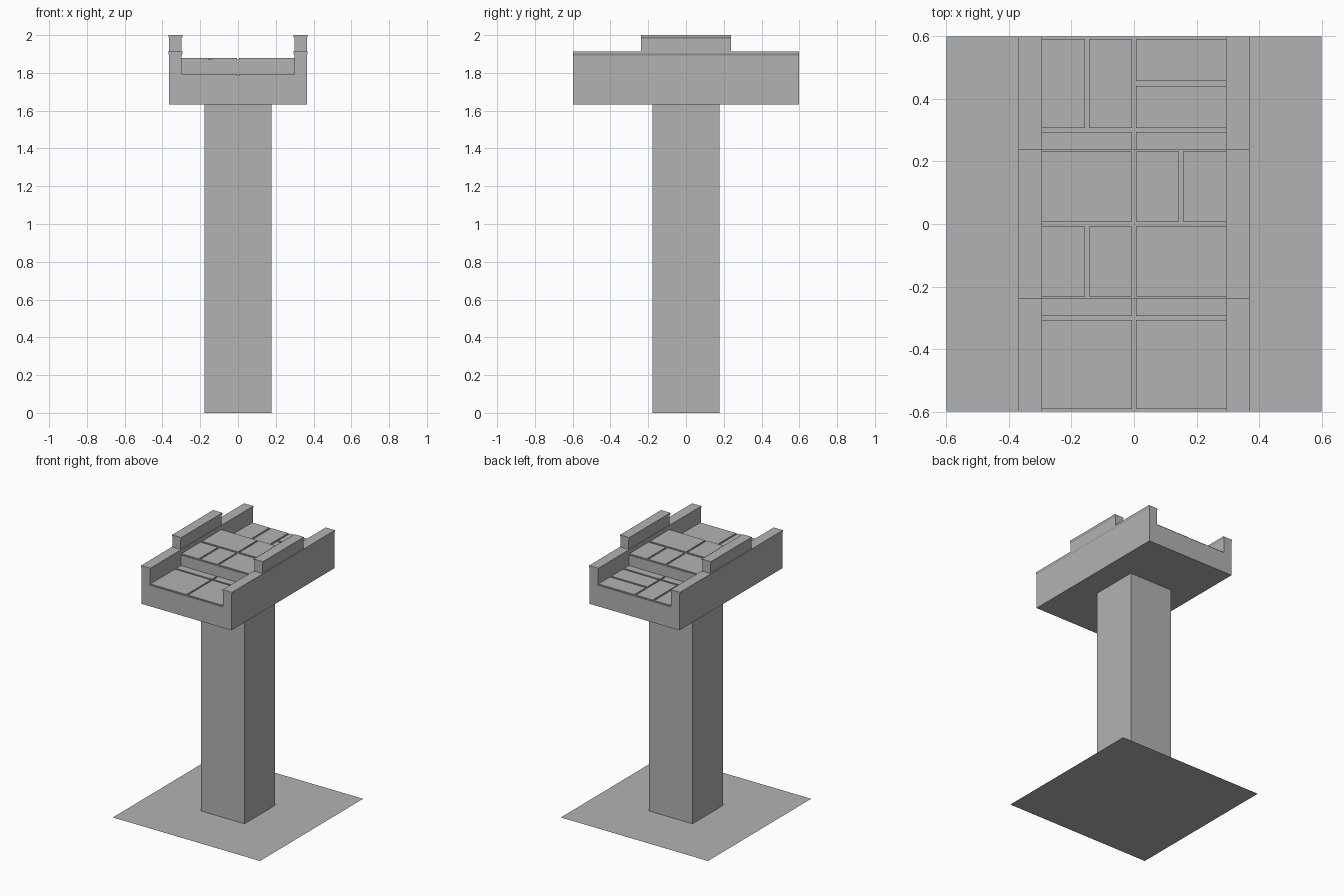
import bpy, bmesh

if "Cube" in bpy.data.objects:
    bpy.data.objects.remove(bpy.data.objects["Cube"], do_unlink=True)

stone = bpy.data.materials.new("stone grey")
stone.use_nodes = True
GREY = (0.45, 0.45, 0.45, 1)
stone.diffuse_color = GREY
stone.node_tree.nodes["Principled BSDF"].inputs["Base Color"].default_value = GREY

HALF = 0.598      # half length of deck and ground plate
STEP = 0.238      # half length of the raised middle
LOW, HIGH = 1.786, 1.871   # floor heights beneath the paving
THICK = 0.007     # paving slab thickness


def finish(name, bm):
    bmesh.ops.recalc_face_normals(bm, faces=bm.faces)
    mesh = bpy.data.meshes.new(name)
    bm.to_mesh(mesh)
    bm.free()
    mesh.materials.append(stone)
    obj = bpy.data.objects.new(name, mesh)
    bpy.context.collection.objects.link(obj)
    return obj


def extrude_y(name, profile, half):
    """Extrude an (x, z) outline from -half to half along y."""
    bm = bmesh.new()
    face = bm.faces.new([bm.verts.new((x, -half, z)) for x, z in profile])
    out = bmesh.ops.extrude_face_region(bm, geom=[face])
    verts = [v for v in out["geom"] if isinstance(v, bmesh.types.BMVert)]
    bmesh.ops.translate(bm, verts=verts, vec=(0, 2 * half, 0))
    return finish(name, bm)


def rect(x0, x1, z0, z1):
    return [(x0, z0), (x1, z0), (x1, z1), (x0, z1)]


def mirrored(points):
    return points + [(-x, z) for x, z in reversed(points)]


# Ground plate
bm = bmesh.new()
bmesh.ops.create_grid(bm, x_segments=1, y_segments=1, size=HALF)
finish("ground_plate", bm)

# Square pillar
extrude_y("pillar", rect(-0.178, 0.178, 0, 1.632), 0.178)

# Channel-shaped deck with flared parapet rims
extrude_y("deck", mirrored([
    (0.365, 1.632), (0.365, 1.893), (0.369, 1.902), (0.369, 1.912),
    (0.294, 1.912), (0.294, 1.902), (0.298, 1.893), (0.298, LOW)]), HALF)

# Raised middle floor
extrude_y("raised_floor", rect(-0.298, 0.298, LOW, HIGH), STEP)

# Taller parapet blocks beside the raised floor
for side, s in (("left", 1), ("right", -1)):
    outline = [(0.364, 1.912), (0.364, 1.982), (0.369, 1.99), (0.369, 2.0),
               (0.294, 2.0), (0.294, 1.99), (0.299, 1.982), (0.299, 1.912)]
    extrude_y(side + "_parapet_block", [(s * x, z) for x, z in outline], STEP)

# Paving slabs: each row is (y start, y end, floor height, column edges)
INNER, OUTER, CUT = 0.006, 0.298, 0.15
LEFT, RIGHT = [(INNER, OUTER)], [(-OUTER, -INNER)]
LEFT_CUT = [(INNER, CUT - 0.007), (CUT + 0.007, OUTER)]
RIGHT_CUT = [(-b, -a) for a, b in LEFT_CUT]
rows = [
    (-0.591, -0.306, LOW, LEFT + RIGHT),
    (-0.293, -STEP, LOW, LEFT + RIGHT),
    (-0.232, -0.008, HIGH, LEFT + RIGHT_CUT),
    (0.008, 0.232, HIGH, LEFT_CUT + RIGHT),
    (STEP, 0.293, LOW, LEFT + RIGHT),
    (0.306, 0.591, LOW, RIGHT_CUT),
    (0.306, 0.441, LOW, LEFT),
    (0.456, 0.591, LOW, LEFT),
]
bm = bmesh.new()
for y0, y1, z, columns in rows:
    for x0, x1 in columns:
        verts = bmesh.ops.create_cube(bm, size=1)["verts"]
        bmesh.ops.scale(bm, verts=verts, vec=(x1 - x0, y1 - y0, THICK))
        bmesh.ops.translate(bm, verts=verts, vec=(
            (x0 + x1) / 2, (y0 + y1) / 2, z + THICK / 2))
finish("paving_slabs", bm)
